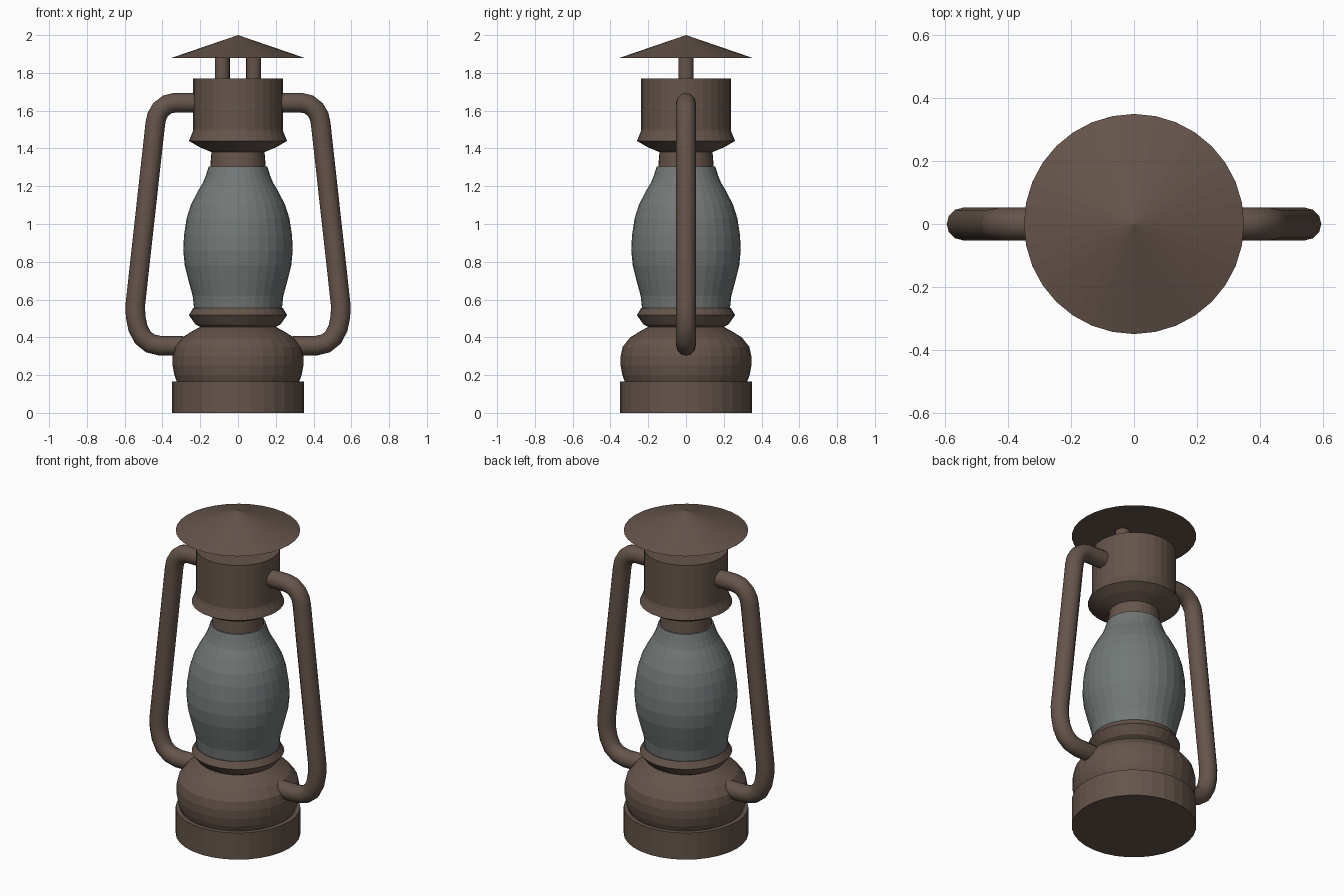
import bpy, bmesh, math

if "Cube" in bpy.data.objects:
    bpy.data.objects.remove(bpy.data.objects["Cube"])

SIDES = 32


def material(name, rgb):
    m = bpy.data.materials.new(name)
    m.diffuse_color = (*rgb, 1)
    m.use_nodes = True
    m.node_tree.nodes["Principled BSDF"].inputs["Base Color"].default_value = m.diffuse_color
    return m


metal = material("brown_metal", (0.13, 0.09, 0.07))
glass = material("grey_glass", (0.17, 0.19, 0.185))


def lathe(name, profile, mat, sides=SIDES, x=0.0):
    """Revolve (radius, z) points around a vertical axis, capping both ends."""
    bm = bmesh.new()
    rings = []
    for r, z in profile:
        if r == 0:
            rings.append([bm.verts.new((x, 0, z))] * sides)
            continue
        rings.append([bm.verts.new((x + r * math.cos(2 * math.pi * i / sides),
                                    r * math.sin(2 * math.pi * i / sides), z))
                      for i in range(sides)])
    for lo, hi in zip(rings, rings[1:]):
        for i in range(sides):
            j = (i + 1) % sides
            bm.faces.new(list(dict.fromkeys((lo[i], lo[j], hi[j], hi[i]))))
    for ring in (rings[0], rings[-1]):
        if ring[0] is not ring[1]:
            bm.faces.new(ring)
    bmesh.ops.recalc_face_normals(bm, faces=bm.faces)
    me = bpy.data.meshes.new(name)
    bm.to_mesh(me)
    bm.free()
    me.materials.append(mat)
    ob = bpy.data.objects.new(name, me)
    bpy.context.collection.objects.link(ob)
    return ob


def tube(name, path, radius, mat):
    """Round tube along a path of (x, z) points."""
    cu = bpy.data.curves.new(name, 'CURVE')
    cu.dimensions = '3D'
    cu.bevel_depth = radius
    cu.bevel_resolution = 4
    cu.use_fill_caps = True
    sp = cu.splines.new('POLY')
    sp.points.add(len(path) - 1)
    for p, (x, z) in zip(sp.points, path):
        p.co = (x, 0, z, 1)
    cu.materials.append(mat)
    ob = bpy.data.objects.new(name, cu)
    bpy.context.collection.objects.link(ob)
    bpy.ops.object.select_all(action='DESELECT')
    ob.select_set(True)
    bpy.context.view_layer.objects.active = ob
    bpy.ops.object.convert(target='MESH')
    bpy.ops.object.shade_smooth_by_angle(angle=math.radians(40))


# Foot and fuel tank
lathe("base", [(0.35, 0), (0.35, 0.165)], metal)
lathe("fuel_tank", [(0.322, 0.16), (0.337, 0.2), (0.346, 0.25), (0.346, 0.3),
                    (0.335, 0.35), (0.295, 0.4), (0.235, 0.437), (0.17, 0.47)], metal)

# Burner ring under the glass
lathe("burner_ring", [(0.2, 0.455), (0.225, 0.468), (0.26, 0.517), (0.238, 0.555)], metal)

# Glass globe with its upper collar
lathe("glass_globe", [(0.232, 0.55), (0.24, 0.62), (0.262, 0.7), (0.282, 0.78),
                      (0.29, 0.86), (0.286, 0.94), (0.272, 1.03), (0.25, 1.1),
                      (0.212, 1.175), (0.185, 1.22), (0.17, 1.257)], glass)
lathe("glass_collar", [(0.17, 1.257), (0.155, 1.305)], glass)

# Neck and chimney
lathe("neck", [(0.147, 1.3), (0.14, 1.39)], metal)
lathe("chimney", [(0.14, 1.38), (0.205, 1.408), (0.26, 1.44), (0.242, 1.482),
                  (0.237, 1.5), (0.237, 1.77)], metal)

# Cap on two posts
lathe("cap", [(0.35, 1.88), (0, 2.0)], metal)
for side, s in (("left", -1), ("right", 1)):
    lathe("cap_post_" + side, [(0.04, 1.76), (0.04, 1.9)], metal, 16, s * 0.083)

# Side tubes linking the tank to the chimney
path = [(0.2, 1.642), (0.335, 1.642), (0.375, 1.633), (0.41, 1.605), (0.43, 1.57),
        (0.438, 1.53), (0.544, 0.57), (0.542, 0.51), (0.53, 0.45), (0.505, 0.4),
        (0.465, 0.368), (0.41, 0.355), (0.29, 0.355)]
for side, s in (("left", -1), ("right", 1)):
    tube("side_tube_" + side, [(s * x, z) for x, z in path], 0.052, metal)
